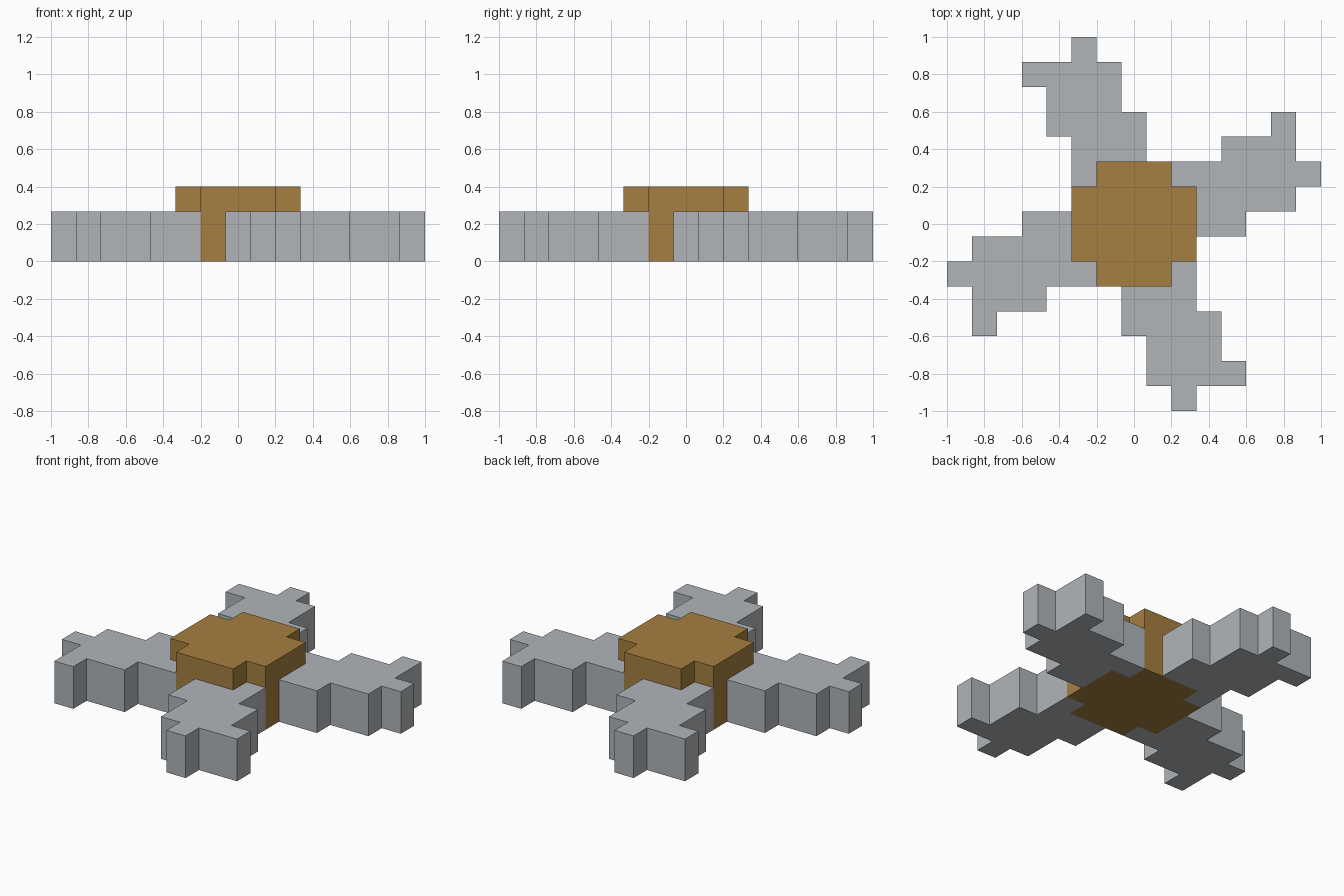
import bpy
import bmesh
from math import pi
from mathutils import Matrix

cube = bpy.data.objects.get("Cube")
if cube:
    bpy.data.objects.remove(cube, do_unlink=True)

U = 2 / 15  # one block step


def make_material(name, color):
    mat = bpy.data.materials.new(name)
    mat.use_nodes = True
    mat.diffuse_color = color
    mat.node_tree.nodes["Principled BSDF"].inputs["Base Color"].default_value = color
    return mat


def extrude_outline(name, outline, height, mat, angle=0):
    """Flat outline in block steps, raised to a solid and turned about z."""
    bm = bmesh.new()
    base = bm.faces.new([bm.verts.new((x * U, y * U, 0)) for x, y in outline])
    raised = bmesh.ops.extrude_face_region(bm, geom=[base], use_keep_orig=True)
    top = [v for v in raised["geom"] if isinstance(v, bmesh.types.BMVert)]
    bmesh.ops.translate(bm, verts=top, vec=(0, 0, height * U))
    bmesh.ops.rotate(bm, verts=bm.verts, matrix=Matrix.Rotation(angle, 3, "Z"))
    bmesh.ops.recalc_face_normals(bm, faces=bm.faces)
    mesh = bpy.data.meshes.new(name)
    bm.to_mesh(mesh)
    bm.free()
    mesh.materials.append(mat)
    obj = bpy.data.objects.new(name, mesh)
    bpy.context.collection.objects.link(obj)
    return obj


steel = make_material("steel grey", (0.434, 0.462, 0.485, 1))
bronze = make_material("bronze brown", (0.381, 0.212, 0.053, 1))

# Hub: square with notched corners
a, b = 1.5, 2.5
hub = [(b, -a), (b, a), (a, a), (a, b), (-a, b), (-a, a),
       (-b, a), (-b, -a), (-a, -a), (-a, -b), (a, -b), (a, -a)]
extrude_outline("hub", hub, 3, bronze)

# Four stepped blades, each turned a quarter from the last
blade = [(2.5, -0.5), (4.5, -0.5), (4.5, 0.5), (6.5, 0.5), (6.5, 1.5),
         (7.5, 1.5), (7.5, 2.5), (6.5, 2.5), (6.5, 4.5), (5.5, 4.5),
         (5.5, 3.5), (3.5, 3.5), (3.5, 2.5), (1.5, 2.5), (1.5, 1.5), (2.5, 1.5)]
for i, side in enumerate(("left", "back", "right", "front")):
    extrude_outline(side + "_blade", blade, 2, steel, i * pi / 2)
